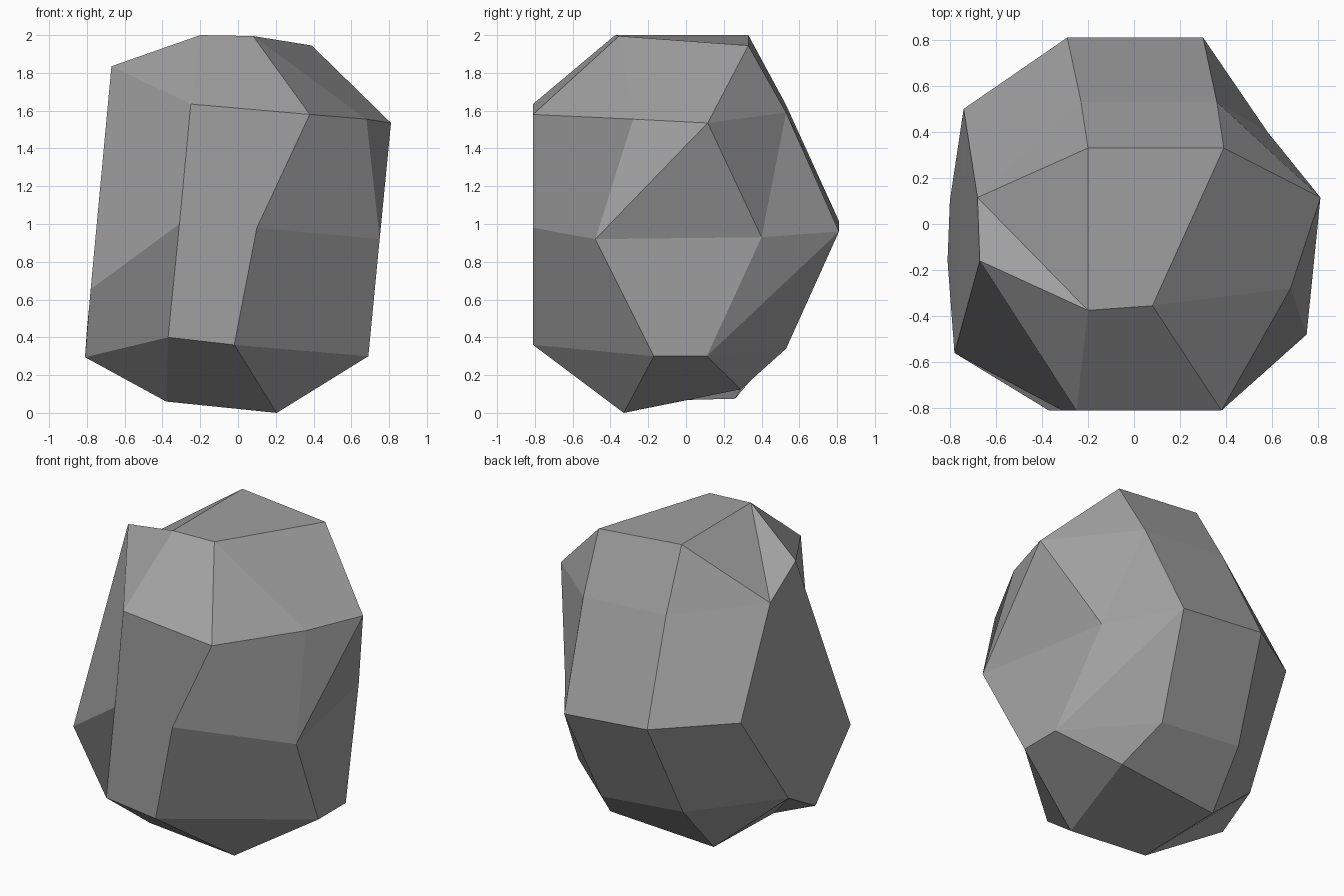
import bpy
import bmesh

cube = bpy.data.objects.get("Cube")
if cube:
    bpy.data.objects.remove(cube, do_unlink=True)

# One flat stone colour
stone_grey = bpy.data.materials.new("stone_grey")
stone_grey.use_nodes = True
stone_colour = (0.35, 0.35, 0.35, 1.0)
stone_grey.diffuse_color = stone_colour
shader = next(n for n in stone_grey.node_tree.nodes if n.type == "BSDF_PRINCIPLED")
shader.inputs["Base Color"].default_value = stone_colour
shader.inputs["Roughness"].default_value = 0.9

# Caps of four corners: front left, front right, back right, back left
top_cap = [(-.2, -.375, 2), (.08, -.355, 1.995), (.39, .33, 1.945), (-.2, .33, 2)]
bottom_cap = [(-.38, -.35, .06), (.205, -.33, 0), (.335, .29, .125), (-.38, .26, .075)]

# Rings of eight, two points on each side: front, right, back, left
upper_ring = [(-.25, -.81, 1.635), (.38, -.81, 1.58), (.68, -.28, 1.555), (.81, .115, 1.535),
              (.36, .53, 1.59), (-.23, .53, 1.63), (-.68, .115, 1.67), (-.67, -.16, 1.835)]
middle_ring = [(-.31, -.81, 1), (.1, -.81, .98), (.75, -.48, .92), (.58, .4, .93),
               (.3, .81, .96), (-.29, .81, 1.015), (-.74, .5, 1.06), (-.78, -.56, .655)]
lower_ring = [(-.37, -.81, .4), (-.02, -.81, .36), (.69, -.17, .3), (.69, .11, .3),
              (.23, .53, .34), (-.35, .53, .395), (-.8, .1, .44), (-.81, -.16, .295)]


def add_points(mesh, points):
    return [mesh.verts.new(point) for point in points]


def bridge_rings(mesh, above, below):
    """Join two rings with a band of quads."""
    count = len(above)
    for i in range(count):
        following = (i + 1) % count
        mesh.faces.new((above[i], above[following], below[following], below[i]))


def close_end(mesh, cap, ring):
    """Fill a cap, its four sloping sides and its four corner triangles."""
    mesh.faces.new(cap)
    sides = len(cap)
    for side in range(sides):
        following = (side + 1) % sides
        start, end = ring[2 * side], ring[2 * side + 1]
        corner = ring[(2 * side + 2) % len(ring)]
        mesh.faces.new((cap[side], cap[following], end, start))
        mesh.faces.new((cap[following], corner, end))


# Faceted boulder: three rings closed by a cap at each end
bm = bmesh.new()
top, upper, middle, lower, bottom = (
    add_points(bm, points)
    for points in (top_cap, upper_ring, middle_ring, lower_ring, bottom_cap))
bridge_rings(bm, upper, middle)
bridge_rings(bm, middle, lower)
close_end(bm, top, upper)
close_end(bm, bottom, lower)

# Creases across the bent facets
creases = [(upper[3], middle[2]), (upper[4], middle[3]), (middle[4], lower[3]),
           (top[0], upper[6]), (bottom[0], lower[6])]
for crease in creases:
    bmesh.ops.connect_verts(bm, verts=list(crease))
bmesh.ops.recalc_face_normals(bm, faces=bm.faces[:])

boulder_mesh = bpy.data.meshes.new("boulder")
bm.to_mesh(boulder_mesh)
bm.free()
boulder_mesh.materials.append(stone_grey)
boulder = bpy.data.objects.new("boulder", boulder_mesh)
bpy.context.scene.collection.objects.link(boulder)
